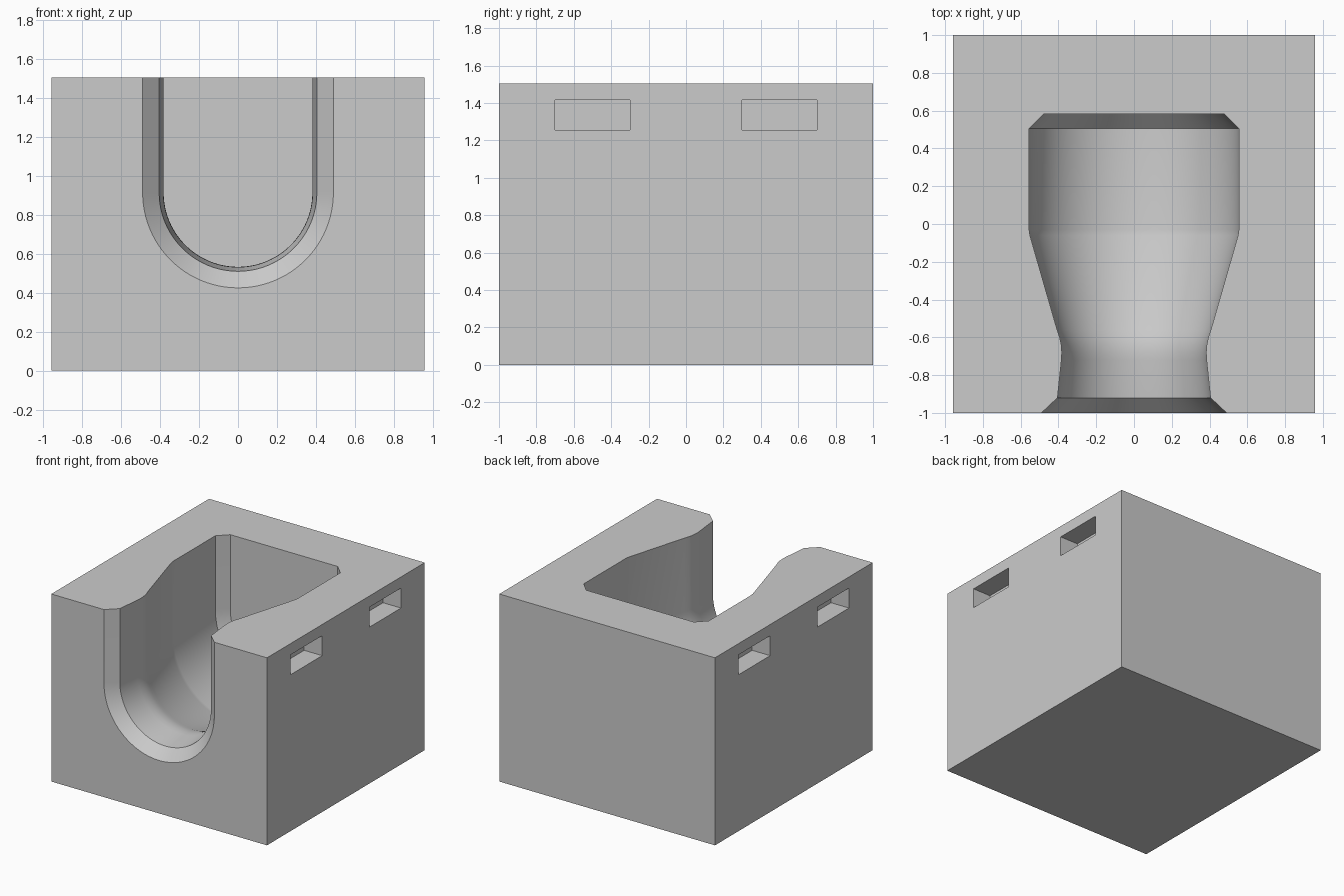
import bpy
import bmesh
from math import cos, sin, pi, radians
from mathutils import Matrix

if "Cube" in bpy.data.objects:
    bpy.data.objects.remove(bpy.data.objects["Cube"], do_unlink=True)

WIDTH, DEPTH, HEIGHT = 1.915, 2.0, 1.505
AXIS_Z = 0.915      # height of the cradle's centre line
ARC_STEPS = 48

grey = bpy.data.materials.new("plain grey")
grey.use_nodes = True
colour = (0.6, 0.6, 0.6, 1)
grey.diffuse_color = colour
grey.node_tree.nodes["Principled BSDF"].inputs["Base Color"].default_value = colour


def make_object(name, bm):
    bmesh.ops.recalc_face_normals(bm, faces=bm.faces)
    mesh = bpy.data.meshes.new(name)
    bm.to_mesh(mesh)
    bm.free()
    mesh.materials.append(grey)
    obj = bpy.data.objects.new(name, mesh)
    bpy.context.collection.objects.link(obj)
    return obj


def make_box(name, size, centre):
    bm = bmesh.new()
    bmesh.ops.create_cube(bm, size=1, matrix=Matrix.Translation(centre) @ Matrix.Diagonal((*size, 1)))
    return make_object(name, bm)


def make_cradle(name, sections):
    """Loft U-shaped sections, open upwards, along y."""
    bm = bmesh.new()
    rings = []
    for y, r in sections:
        points = [(r, HEIGHT + 0.3)]
        for i in range(ARC_STEPS + 1):
            a = -pi * i / ARC_STEPS
            points.append((r * cos(a), AXIS_Z + r * sin(a)))
        points.append((-r, HEIGHT + 0.3))
        rings.append([bm.verts.new((x, y, z)) for x, z in points])
    n = len(rings[0])
    for a, b in zip(rings, rings[1:]):
        for i in range(n):
            j = (i + 1) % n
            bm.faces.new((a[i], a[j], b[j], b[i]))
    bm.faces.new(rings[0])
    bm.faces.new(rings[-1])
    return make_object(name, bm)


# Solid block
block = make_box("holder_block", (WIDTH, DEPTH, HEIGHT), (0, 0, HEIGHT / 2))

# Bottle-shaped hollow: flared mouth, narrow neck, tapered shoulder, wide body, chamfered end
cutters = [make_cradle("hollow_cutter", [
    (-1.08, 0.575), (-0.92, 0.405), (-0.72, 0.384), (-0.68, 0.382), (-0.64, 0.385),
    (-0.60, 0.393), (-0.56, 0.407), (-0.06, 0.551), (-0.03, 0.555), (0.505, 0.555), (0.583, 0.477)])]

# Two blind slots in each side
for side in (-1, 1):
    for y in (-0.5, 0.5):
        cutters.append(make_box("slot_cutter", (0.32, 0.4, 0.16), (side * WIDTH / 2, y, 1.335)))

bpy.context.view_layer.objects.active = block
for cutter in cutters:
    cutter.hide_render = True
    cut = block.modifiers.new(cutter.name, "BOOLEAN")
    cut.operation = "DIFFERENCE"
    cut.solver = "EXACT"
    cut.object = cutter
    bpy.ops.object.modifier_apply(modifier=cut.name)
    bpy.data.objects.remove(cutter, do_unlink=True)

# Smooth the hollow, keep the corners crisp
bpy.ops.object.select_all(action="DESELECT")
block.select_set(True)
bpy.ops.object.shade_smooth_by_angle(angle=radians(25))
